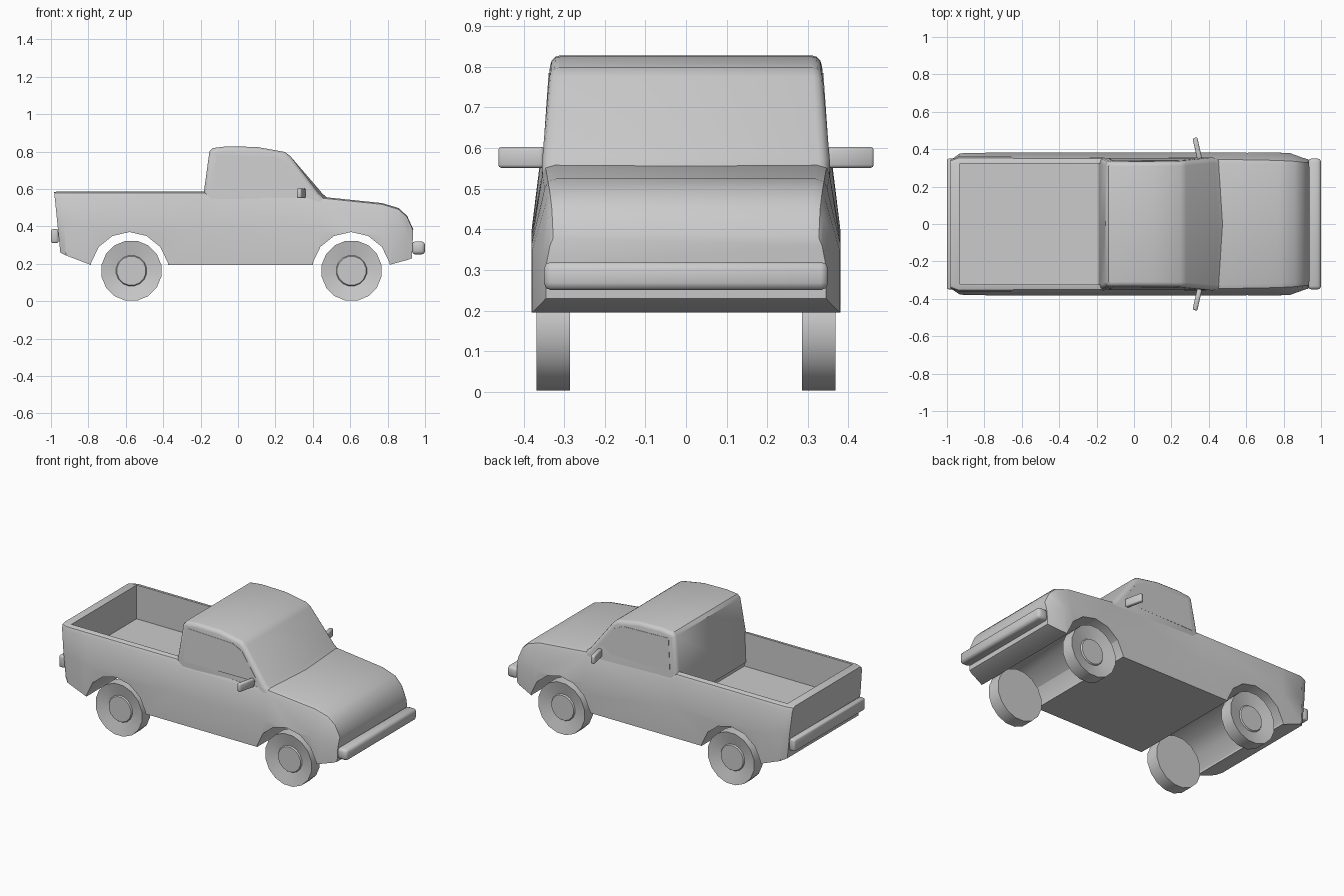
import bpy, bmesh, math
from mathutils import Matrix, Vector

old = bpy.data.objects.get("Cube")
if old:
    bpy.data.objects.remove(old, do_unlink=True)

grey = bpy.data.materials.new("plain grey")
grey.use_nodes = True
grey.diffuse_color = (0.6, 0.6, 0.6, 1)
grey.node_tree.nodes["Principled BSDF"].inputs["Base Color"].default_value = (0.6, 0.6, 0.6, 1)


def finish(name, bm, angle=35, helper=False):
    bmesh.ops.recalc_face_normals(bm, faces=bm.faces)
    mesh = bpy.data.meshes.new(name)
    bm.to_mesh(mesh)
    bm.free()
    mesh.materials.append(grey)
    ob = bpy.data.objects.new(name, mesh)
    bpy.context.collection.objects.link(ob)
    ob.hide_render = helper
    if not helper:
        smooth(ob, angle)
    return ob


def smooth(ob, angle):
    bpy.ops.object.select_all(action="DESELECT")
    ob.select_set(True)
    bpy.context.view_layer.objects.active = ob
    bpy.ops.object.shade_smooth_by_angle(angle=math.radians(angle))


def box(name, centre, size, bevel=0, turn=0, helper=False):
    bm = bmesh.new()
    bmesh.ops.create_cube(bm, size=1, matrix=Matrix.Diagonal((*size, 1)))
    if bevel:
        bmesh.ops.bevel(bm, geom=bm.edges[:], offset=bevel, segments=2, profile=0.5, affect="EDGES")
    bm.transform(Matrix.Translation(centre) @ Matrix.Rotation(turn, 4, "Z"))
    return finish(name, bm, 50, helper)


def lathe(name, x, z, profile, sides, side=1, helper=False):
    """Spin (radius, y) pairs about an axle parallel to y."""
    bm = bmesh.new()
    rings = []
    for r, y in profile:
        rings.append([bm.verts.new((x + r * math.cos(a), side * y, z + r * math.sin(a)))
                      for a in (math.tau * (i + 0.5) / sides for i in range(sides))])
    bridge(bm, rings)
    return finish(name, bm, 30, helper)


def bridge(bm, rings):
    n = len(rings[0])
    for a, b in zip(rings, rings[1:]):
        for i in range(n):
            j = (i + 1) % n
            bm.faces.new((a[i], a[j], b[j], b[i]))
    bm.faces.new(rings[0])
    bm.faces.new(rings[-1])


# Lower body: stations as bottom x, top x, bottom z, top z, low half-width, top half-width
stations = [
    (-.95, -.983, .26, .585, .352, .345),
    (-.92, -.94, .245, .587, .378, .36),
    (-.79, -.79, .195, .587, .381, .36),
    (-.18, -.18, .195, .587, .381, .358),
    (-.14, -.14, .195, .56, .381, .356),
    (.45, .45, .195, .558, .381, .354),
    (.79, .77, .195, .525, .381, .348),
    (.81, .86, .195, .498, .379, .343),
    (.91, .905, .222, .455, .352, .338),
    (.93, .937, .23, .385, .345, .335),
]
bm = bmesh.new()
rings = []
for xb, xt, zb, zt, wl, wt in stations:
    half = [(wl, zb), (wl, zb + .5 * (zt - zb)), (wt, zt - .025),
            (wt - .008, zt - .007), (wt - .03, zt)]
    outline = half + [(-y, z) for y, z in reversed(half)]
    rings.append([bm.verts.new((xb + (xt - xb) * (z - zb) / (zt - zb), y, z)) for y, z in outline])
bridge(bm, rings)
body = finish("body", bm)

# Load bed and wheel tunnels cut from the body
axles = {"rear": -.58, "front": .605}
cutters = [box("bed_cutter", (-.555, 0, .675), (.75, .645, .6), helper=True)]
for end, x in axles.items():
    cutters.append(lathe(end + "_arch_cutter", x, .16, [(.21, -.6), (.21, .6)], 14, helper=True))
for c in cutters:
    c.hide_viewport = True
    mod = body.modifiers.new(c.name, "BOOLEAN")
    mod.object = c
    mod.solver = "EXACT"
bpy.context.view_layer.objects.active = body
body.select_set(True)
for mod in list(body.modifiers):
    bpy.ops.object.modifier_apply(modifier=mod.name)
for c in cutters:
    bpy.data.objects.remove(c, do_unlink=True)
smooth(body, 30)

# Cab: side profile swept across the width, leaning inwards, with rounded edges
profile = [(-.19, .40), (-.183, .58), (-.153, .8), (-.135, .819), (-.06, .828), (.1, .825),
           (.25, .798), (.28, .775), (.43, .577), (.465, .545), (.465, .40)]
bm = bmesh.new()
rings = []
for s in (-1, 0, 1):
    rings.append([bm.verts.new((x + (.02 if s == 0 and x > .4 else 0),
                                s * (.352 - max(0, z - .56) * .07), z)) for x, z in profile])
bridge(bm, rings)
bmesh.ops.recalc_face_normals(bm, faces=bm.faces)
caps = [f for f in bm.faces if len(f.verts) == len(profile)]
rim = [e for f in caps for e in f.edges if max(v.co.z for v in e.verts) > .57]
bmesh.ops.bevel(bm, geom=rim, offset=.024, segments=3, profile=.5, affect="EDGES")
finish("cab", bm, 35)

# Slightly raised side window panes
for name, s in (("left", 1), ("right", -1)):
    bm = bmesh.new()
    pane = [(-.135, .58), (-.115, .785), (.2, .775), (.265, .745), (.385, .585)]
    rings = [[bm.verts.new((x, s * (.352 - (z - .56) * .07 + d), z)) for x, z in pane]
             for d in (-.005, .002)]
    bridge(bm, rings)
    finish(name + "_window", bm)

# Wheels with dished faces and round hubs
for end, x in {"rear": -.57, "front": .607}.items():
    for name, s in (("left", 1), ("right", -1)):
        lathe(f"{end}_{name}_wheel", x, .163,
              [(.163, .285), (.163, .368), (.083, .35), (.078, .358)], 16, s)

# Bumpers
box("front_bumper", (.965, 0, .285), (.07, .7, .07), .018)
box("rear_bumper", (-.98, 0, .348), (.04, .7, .075), .01)

# Door mirrors
for name, s in (("left", 1), ("right", -1)):
    box(name + "_mirror", (.338, s * .405, .577), (.026, .115, .052), .008, s * .22)
